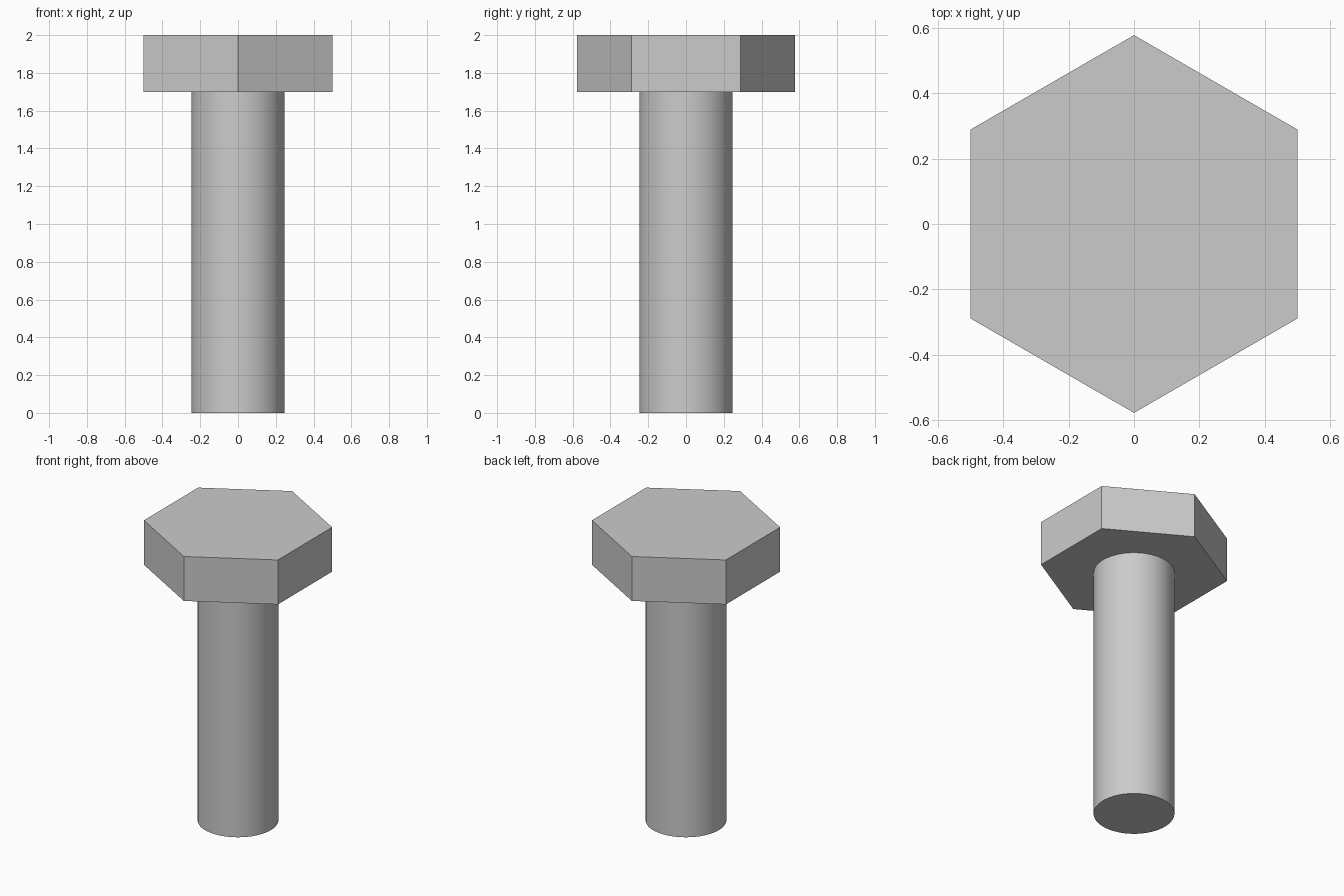
import bpy
import math

cube = bpy.data.objects.get("Cube")
if cube:
    bpy.data.objects.remove(cube, do_unlink=True)

HEAD_BOTTOM, TOP = 1.70, 2.0
HEAD_RADIUS = 0.5 / math.cos(math.radians(30))
SHANK_RADIUS = 0.247

# Single steel grey
steel = bpy.data.materials.new("steel_grey")
steel.use_nodes = True
grey = (0.6, 0.6, 0.6, 1.0)
steel.diffuse_color = grey
steel.node_tree.nodes["Principled BSDF"].inputs["Base Color"].default_value = grey


def prism(name, sides, radius, bottom, top):
    """Upright capped prism between two heights."""
    bpy.ops.mesh.primitive_cylinder_add(
        vertices=sides, radius=radius, depth=top - bottom,
        location=(0, 0, (bottom + top) / 2))
    part = bpy.context.object
    part.name = part.data.name = name
    part.data.materials.append(steel)
    return part


# Hexagonal head with corners towards front and back
prism("hex_head", 6, HEAD_RADIUS, HEAD_BOTTOM, TOP)

# Smooth round shank
prism("shank", 64, SHANK_RADIUS, 0.0, HEAD_BOTTOM)
bpy.ops.object.shade_smooth_by_angle(angle=math.radians(30))
